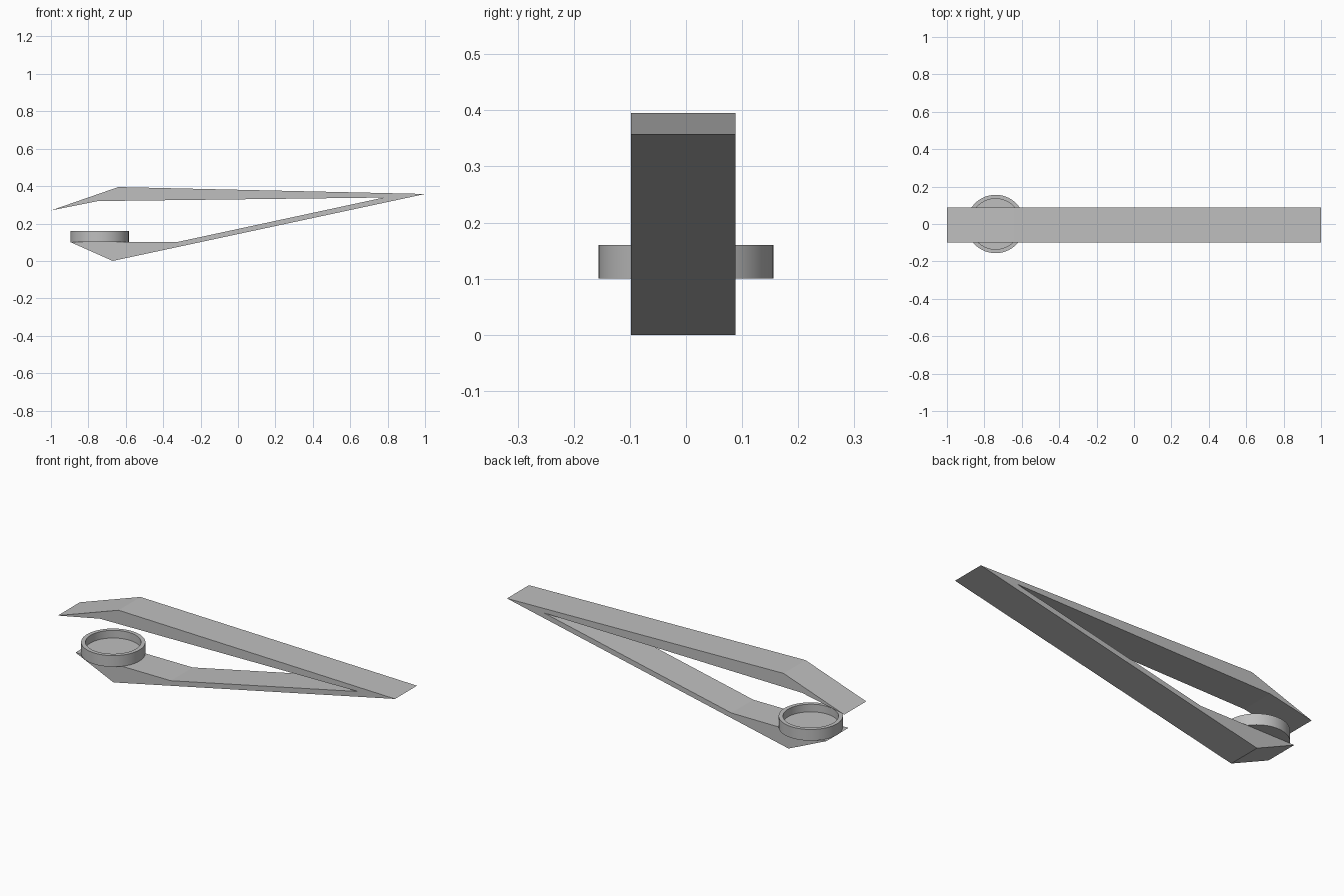
import bpy
import bmesh
import math
from mathutils import Matrix

cube = bpy.data.objects.get("Cube")
if cube:
    bpy.data.objects.remove(cube, do_unlink=True)

grey = bpy.data.materials.new("plain grey")
grey.use_nodes = True
COLOUR = (0.52, 0.52, 0.52, 1)
grey.diffuse_color = COLOUR
grey.node_tree.nodes["Principled BSDF"].inputs["Base Color"].default_value = COLOUR


def add_object(name, bm):
    bmesh.ops.recalc_face_normals(bm, faces=bm.faces)
    mesh = bpy.data.meshes.new(name)
    bm.to_mesh(mesh)
    bm.free()
    mesh.materials.append(grey)
    obj = bpy.data.objects.new(name, mesh)
    bpy.context.collection.objects.link(obj)
    return obj


# Folded body: one side profile (x, z) pushed across the width
profile = [(-1, 0.27), (-0.64, 0.395), (1, 0.358), (-0.67, 0), (-0.895, 0.1),
           (-0.33, 0.1), (0.78, 0.339), (-0.75, 0.32)]
Y_FRONT, WIDTH = -0.098, 0.186
bm = bmesh.new()
side = bm.faces.new([bm.verts.new((x, Y_FRONT, z)) for x, z in profile])
result = bmesh.ops.extrude_face_region(bm, geom=[side], use_keep_orig=True)
moved = [g for g in result["geom"] if isinstance(g, bmesh.types.BMVert)]
bmesh.ops.translate(bm, verts=moved, vec=(0, WIDTH, 0))
add_object("folded_body", bm)

# Shallow round cup: rim profile (radius, z) spun about the vertical axis
CUP_X = -0.74
rim = [(0, 0.1), (0.156, 0.1), (0.156, 0.16), (0.135, 0.16), (0.135, 0.119), (0, 0.119)]
bm = bmesh.new()
points = [bm.verts.new((r, 0, z)) for r, z in rim]
edges = [bm.edges.new(pair) for pair in zip(points, points[1:])]
bmesh.ops.spin(bm, geom=points + edges, cent=(0, 0, 0), axis=(0, 0, 1),
               angle=math.tau, steps=64)
bmesh.ops.remove_doubles(bm, verts=bm.verts, dist=0.0001)
bmesh.ops.transform(bm, matrix=Matrix.Translation((CUP_X, 0, 0)), verts=bm.verts)
cup = add_object("round_cup", bm)
bpy.ops.object.select_all(action="DESELECT")
cup.select_set(True)
bpy.context.view_layer.objects.active = cup
bpy.ops.object.shade_smooth_by_angle(angle=math.radians(30))
